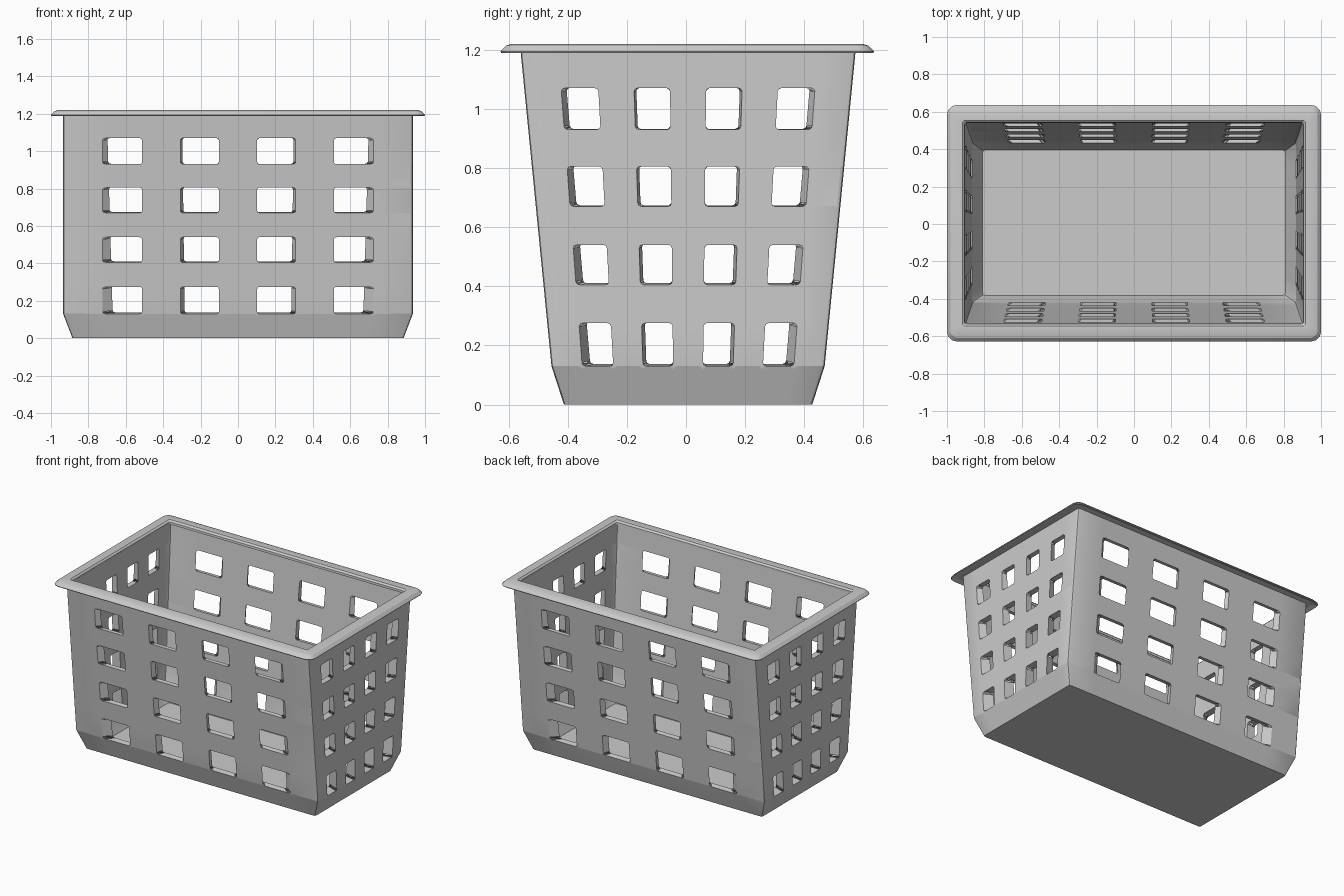
import bpy, bmesh, math

if "Cube" in bpy.data.objects:
    bpy.data.objects.remove(bpy.data.objects["Cube"])

CY = 0.007                                   # slight depth offset of the body
LEVELS = [0, 0.13, 0.275, 0.405, 0.54, 0.67, 0.805, 0.93, 1.07, 1.203]
HALF = [0.11, 0.33, 0.548, 0.775, 1.0]
U = [-u for u in reversed(HALF)] + HALF      # column breaks along every wall
COLS = len(U) - 1
N = COLS * 4


def outer_size(z):
    if z <= 0.13:
        t = z / 0.13
        return 0.885 + 0.05 * t, 0.42 + 0.042 * t
    t = (z - 0.13) / 1.07
    return 0.935, 0.462 + 0.105 * t


def inner_size(z):
    if z < 0.13:
        return 0.81, 0.388
    t = (z - 0.13) / 1.07
    return 0.865 + 0.04 * t, 0.427 + 0.118 * t


def ring(bm, size, z):
    hx, hy = size
    pts = []
    for side in range(4):
        for u in U[:-1]:
            x, y = [(u, -1), (1, u), (-u, 1), (-1, -u)][side]
            pts.append(bm.verts.new((x * hx, y * hy + CY, z)))
    return pts


def finish(bm, name):
    bmesh.ops.recalc_face_normals(bm, faces=bm.faces[:])
    me = bpy.data.meshes.new(name)
    bm.to_mesh(me)
    bm.free()
    ob = bpy.data.objects.new(name, me)
    bpy.context.collection.objects.link(ob)
    bpy.context.view_layer.objects.active = ob
    ob.select_set(True)
    bpy.ops.object.shade_smooth_by_angle(angle=math.radians(25))
    ob.select_set(False)
    return ob


# Basket body: double-skinned walls with a grid of openings
bm = bmesh.new()
outer = [ring(bm, outer_size(z), z) for z in LEVELS]
inner = [ring(bm, inner_size(z), 0.03 if z == 0 else z + 0.008 * (1 - z / 1.203))
         for z in LEVELS]
last = len(LEVELS) - 1


def is_hole(l, k):
    return l % 2 == 1 and l < last and (k % N % COLS) % 2 == 1


for l in range(last):
    for k in range(N):
        n = (k + 1) % N
        if not is_hole(l, k):
            for s in (outer, inner):
                bm.faces.new((s[l][k], s[l][n], s[l + 1][n], s[l + 1][k]))
            continue
        # Reveals around each opening
        loop = [(l, k), (l, n), (l + 1, n), (l + 1, k)]
        for (a, b), (c, d) in zip(loop, loop[1:] + loop[:1]):
            bm.faces.new((outer[a][b], outer[c][d], inner[c][d], inner[a][b]))
for k in range(N):
    n = (k + 1) % N
    bm.faces.new((outer[last][k], outer[last][n], inner[last][n], inner[last][k]))
bm.faces.new(outer[0])
bm.faces.new(inner[0])

# Rounded opening corners and softened upright corners
hole_edges = [e for l in range(1, last) for k in range(N)
              if (e := bm.edges.get((outer[l][k], inner[l][k])))]
corner_edges = [bm.edges.get((s[l][k], s[l + 1][k])) for s in (outer, inner)
                for l in range(last) for k in range(0, N, COLS)]
bmesh.ops.bevel(bm, geom=hole_edges, offset=0.011, segments=2, profile=0.5,
                affect='EDGES')
corner_edges = [e for e in corner_edges if e.is_valid]
bmesh.ops.bevel(bm, geom=corner_edges, offset=0.012, segments=2, profile=0.5,
                affect='EDGES')
finish(bm, "basket_body")

# Rolled rim: cross-section (outward offset, height) swept round the top
PROFILE = [(-0.03, 1.192), (-0.029, 1.208), (-0.018, 1.219), (0.025, 1.22),
           (0.047, 1.213), (0.065, 1.194), (0.062, 1.189), (0.035, 1.2),
           (0.0, 1.197)]
bm = bmesh.new()
loops = []
for off, z in PROFILE:
    hx, hy, r = 0.935 + off, 0.567 + off, 0.012 + max(off, 0) * 0.6
    pts = []
    for c, (sx, sy) in enumerate([(1, 1), (-1, 1), (-1, -1), (1, -1)]):
        for i in range(4):
            a = math.radians(90 * c + 30 * i)
            pts.append(bm.verts.new((sx * (hx - r) + r * math.cos(a),
                                     sy * (hy - r) + r * math.sin(a) + CY * 0.6, z)))
    loops.append(pts)
for a, b in zip(loops, loops[1:] + loops[:1]):
    for i in range(len(a)):
        j = (i + 1) % len(a)
        bm.faces.new((a[i], a[j], b[j], b[i]))
finish(bm, "basket_rim")
